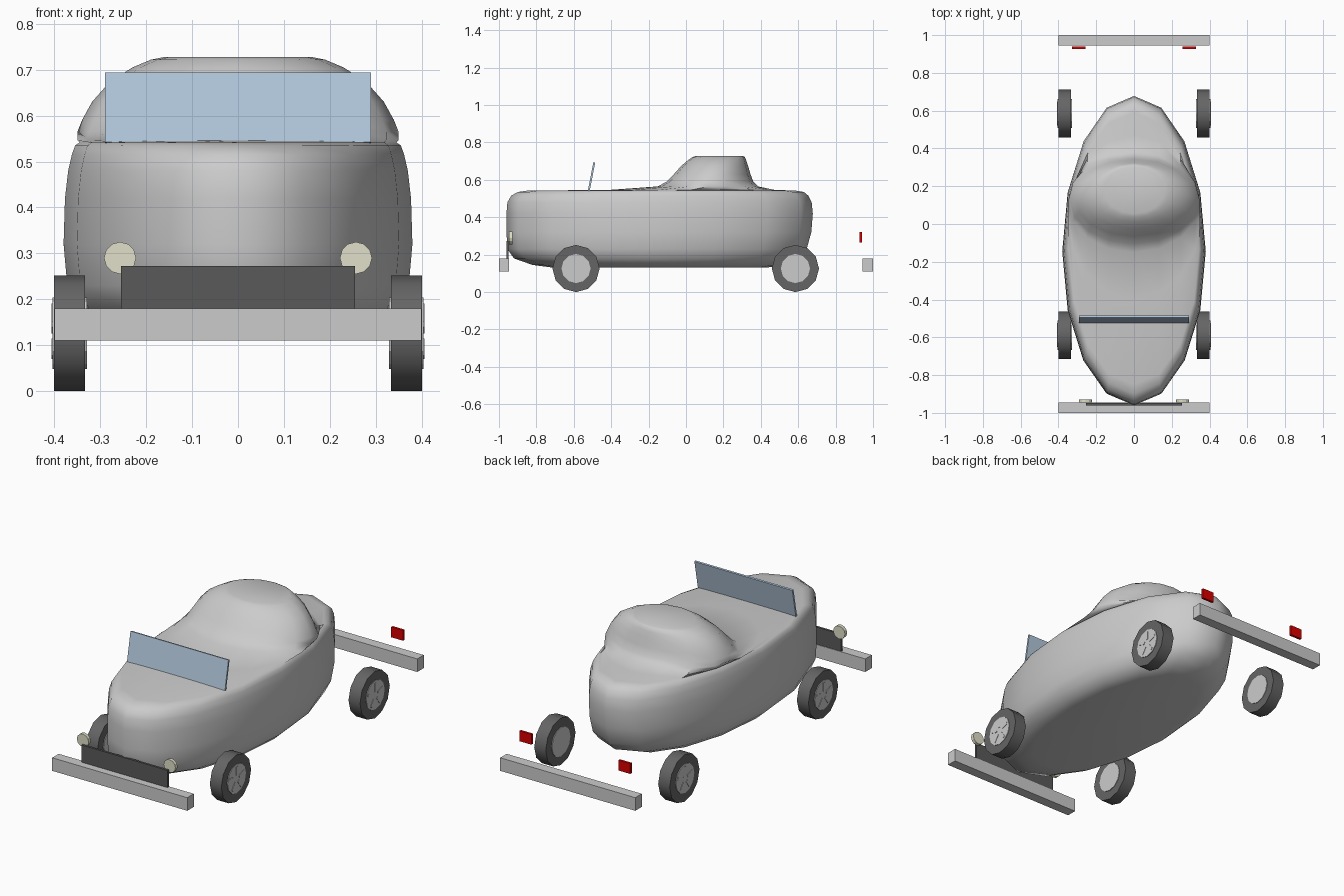
import bpy, bmesh, math
from mathutils import Matrix

if "Cube" in bpy.data.objects:
    bpy.data.objects.remove(bpy.data.objects["Cube"])


def material(name, color):
    m = bpy.data.materials.new(name)
    m.diffuse_color = (*color, 1)
    m.use_nodes = True
    m.node_tree.nodes["Principled BSDF"].inputs["Base Color"].default_value = m.diffuse_color
    return m


DARK = material("dark_grey", (0.1, 0.1, 0.1))
TYRE = material("tyre_grey", (0.13, 0.13, 0.13))
GLASS = material("glass_blue", (0.45, 0.58, 0.72))
CREAM = material("lamp_cream", (0.75, 0.74, 0.58))
RED = material("lamp_red", (0.7, 0.0, 0.0))


def finish(name, bm, mat=None, smooth=None):
    bmesh.ops.recalc_face_normals(bm, faces=bm.faces)
    me = bpy.data.meshes.new(name)
    bm.to_mesh(me)
    bm.free()
    ob = bpy.data.objects.new(name, me)
    bpy.context.collection.objects.link(ob)
    if mat:
        me.materials.append(mat)
    if smooth:
        bpy.ops.object.select_all(action='DESELECT')
        ob.select_set(True)
        bpy.context.view_layer.objects.active = ob
        bpy.ops.object.shade_smooth_by_angle(angle=math.radians(smooth))
    return ob


def box(name, lo, hi, mat=None, rot=None):
    bm = bmesh.new()
    size = [h - l for l, h in zip(lo, hi)]
    mid = [(h + l) / 2 for l, h in zip(lo, hi)]
    m = Matrix.Translation(mid) @ (rot or Matrix()) @ Matrix.Diagonal((*size, 1))
    bmesh.ops.create_cube(bm, size=1, matrix=m)
    return finish(name, bm, mat)


def disc(name, centre, radius, depth, axis, sides=12, mat=None, smooth=None):
    bm = bmesh.new()
    rot = Matrix.Rotation(math.pi / 2, 4, 'Y' if axis == 'x' else 'X')
    bmesh.ops.create_cone(bm, cap_ends=True, segments=sides, radius1=radius,
                          radius2=radius, depth=depth,
                          matrix=Matrix.Translation(centre) @ rot)
    return finish(name, bm, mat, smooth)


# Body: elliptical rings (z, front y, back y, half width) from floor to roof
rings = [
    (0.132, -0.72, 0.44, 0.27), (0.145, -0.82, 0.52, 0.315),
    (0.18, -0.92, 0.60, 0.352), (0.23, -0.955, 0.645, 0.372),
    (0.32, -0.96, 0.67, 0.38), (0.42, -0.96, 0.678, 0.377),
    (0.48, -0.955, 0.672, 0.37), (0.515, -0.935, 0.655, 0.362),
    (0.535, -0.90, 0.63, 0.355), (0.542, -0.85, 0.59, 0.345),
    (0.547, -0.40, 0.47, 0.35), (0.565, -0.15, 0.385, 0.35),
    (0.59, -0.105, 0.36, 0.34), (0.63, -0.065, 0.345, 0.318),
    (0.675, -0.025, 0.332, 0.278), (0.705, 0.01, 0.322, 0.23),
    (0.722, 0.035, 0.315, 0.19), (0.728, 0.055, 0.305, 0.16)]
N = 16
bm = bmesh.new()
loops = []
for z, y0, y1, rx in rings:
    loops.append([bm.verts.new((rx * math.sin(i * math.tau / N),
                                (y0 + y1) / 2 + (y1 - y0) / 2 * math.cos(i * math.tau / N), z))
                  for i in range(N)])
for a, b in zip(loops, loops[1:]):
    for i in range(N):
        j = (i + 1) % N
        bm.faces.new((a[i], a[j], b[j], b[i]))
bm.faces.new(loops[0])
bm.faces.new(loops[-1])
finish("body", bm, smooth=50)

# Windscreen, leaning back
box("windscreen", (-0.29, -0.51, 0.54), (0.29, -0.5, 0.695), GLASS,
    Matrix.Rotation(math.radians(-11), 4, 'X'))

# Bumpers and grille
box("front_bumper", (-0.4, -1, 0.11), (0.4, -0.945, 0.18))
box("rear_bumper", (-0.4, 0.945, 0.11), (0.4, 1, 0.18))
box("grille", (-0.255, -0.96, 0.17), (0.255, -0.948, 0.272), DARK)

for s, side in ((-1, "left"), (1, "right")):
    # Lamps
    disc(f"{side}_headlight", (s * 0.257, -0.937, 0.29), 0.035, 0.018, 'y', 12, CREAM)
    x = s * 0.293
    box(f"{side}_tail_light", (x - 0.035, 0.927, 0.265), (x + 0.035, 0.94, 0.32), RED)

    # Wheels: tyre, hub and five raised spokes on the outer face
    for y, end in ((-0.588, "front"), (0.585, "rear")):
        c = (s * 0.367, y, 0.126)
        disc(f"{end}_{side}_tyre", c, 0.126, 0.068, 'x', 12, TYRE, 35)
        disc(f"{end}_{side}_hub", c, 0.078, 0.075, 'x', 12)
        bm = bmesh.new()
        for k in range(5):
            m = (Matrix.Translation((s * 0.404, y, 0.126))
                 @ Matrix.Rotation(k * math.tau / 5, 4, 'X')
                 @ Matrix.Translation((0, 0, 0.042))
                 @ Matrix.Diagonal((0.005, 0.014, 0.045, 1)))
            bmesh.ops.create_cube(bm, size=1, matrix=m)
        finish(f"{end}_{side}_spokes", bm)
